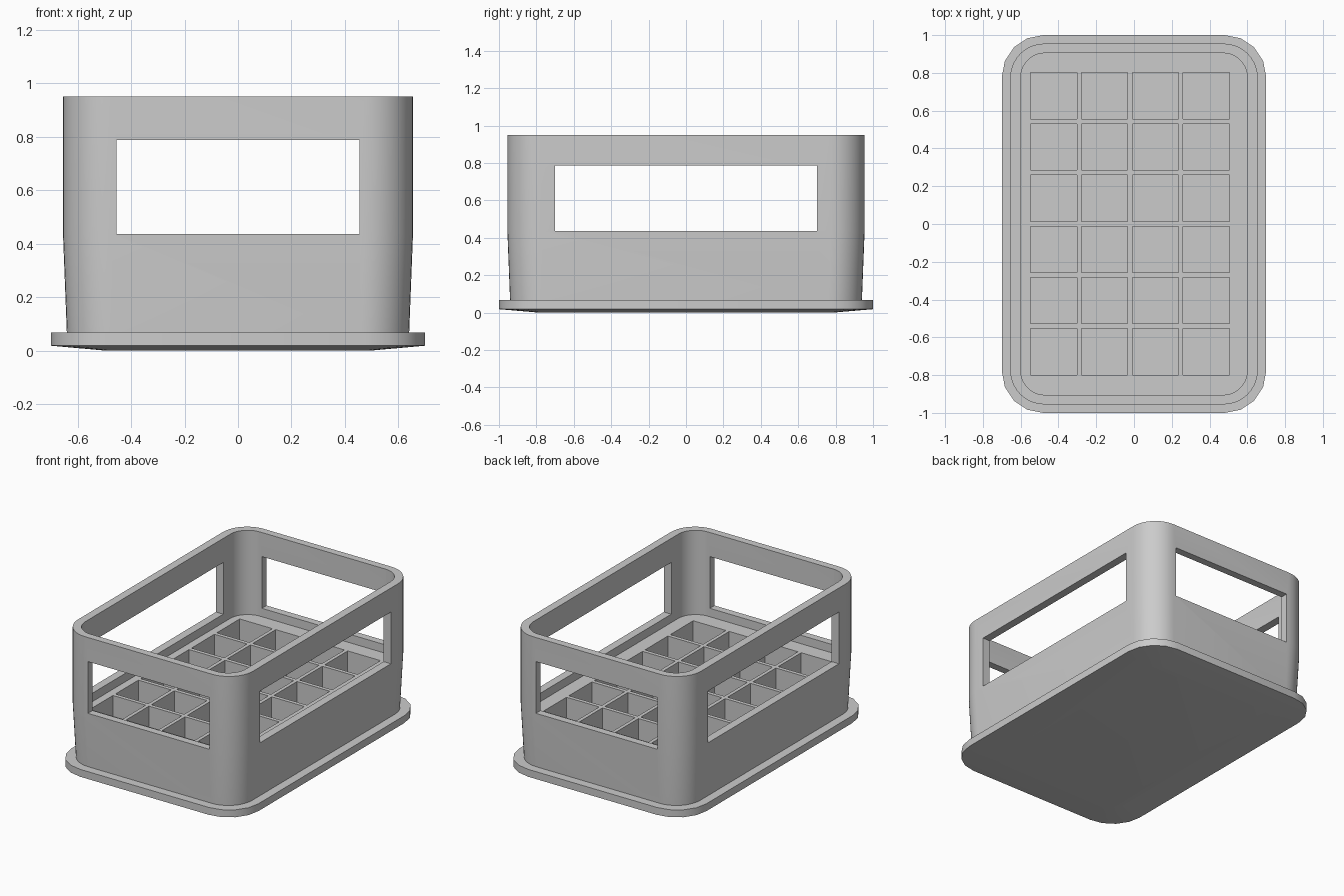
import bpy
import bmesh
from math import sin, cos, pi

cube = bpy.data.objects.get("Cube")
if cube:
    bpy.data.objects.remove(cube, do_unlink=True)

GREY = (0.6, 0.6, 0.6, 1.0)
grey = bpy.data.materials.new("grey plastic")
grey.use_nodes = True
grey.diffuse_color = GREY
for node in grey.node_tree.nodes:
    if node.type == 'BSDF_PRINCIPLED':
        node.inputs["Base Color"].default_value = GREY


def make_object(name, bm):
    bmesh.ops.recalc_face_normals(bm, faces=bm.faces)
    mesh = bpy.data.meshes.new(name)
    bm.to_mesh(mesh)
    bm.free()
    mesh.materials.append(grey)
    obj = bpy.data.objects.new(name, mesh)
    bpy.context.collection.objects.link(obj)
    return obj


def rounded_ring(bm, hx, hy, r, z, segments):
    """Loop of vertices around a rounded rectangle of half size hx, hy."""
    verts = []
    for quarter, (sx, sy) in enumerate([(1, 1), (-1, 1), (-1, -1), (1, -1)]):
        for i in range(segments + 1):
            a = (quarter + i / segments) * pi / 2
            verts.append(bm.verts.new((sx * (hx - r) + r * cos(a),
                                       sy * (hy - r) + r * sin(a), z)))
    return verts


def loft(name, sections, segments, closed=False):
    """Skin rounded rectangles; either cap both ends or join them."""
    bm = bmesh.new()
    rings = [rounded_ring(bm, *s, segments) for s in sections]
    pairs = list(zip(rings, rings[1:]))
    if closed:
        pairs.append((rings[-1], rings[0]))
    else:
        bm.faces.new(rings[0])
        bm.faces.new(rings[-1])
    for a, b in pairs:
        for i in range(len(a)):
            j = (i + 1) % len(a)
            bm.faces.new((a[i], a[j], b[j], b[i]))
    return make_object(name, bm)


def add_box(bm, x0, x1, y0, y1, z0, z1):
    verts = bmesh.ops.create_cube(bm, size=1)["verts"]
    bmesh.ops.scale(bm, vec=(x1 - x0, y1 - y0, z1 - z0), verts=verts)
    bmesh.ops.translate(bm, vec=((x0 + x1) / 2, (y0 + y1) / 2, (z0 + z1) / 2),
                        verts=verts)


def cut(obj, boxes):
    """Subtract boxes from an object, then discard the cutter."""
    bm = bmesh.new()
    for box in boxes:
        add_box(bm, *box)
    cutter = make_object("cutter", bm)
    cutter.hide_render = True
    mod = obj.modifiers.new("cut", 'BOOLEAN')
    mod.operation = 'DIFFERENCE'
    mod.solver = 'EXACT'
    mod.object = cutter
    bpy.context.view_layer.objects.active = obj
    bpy.ops.object.modifier_apply(modifier=mod.name)
    bpy.data.objects.remove(cutter, do_unlink=True)


# Base plate with a slightly bellied underside
base = loft("base_plate", [(0.50, 0.79, 0.08, 0.0),
                           (0.70, 1.0, 0.22, 0.018),
                           (0.70, 1.0, 0.22, 0.068)], 4)

# Hollow wall, tapered below the handle openings
wall = loft("crate_wall", [(0.64, 0.94, 0.18, 0.05),
                           (0.655, 0.955, 0.18, 0.437),
                           (0.655, 0.955, 0.18, 0.95),
                           (0.60, 0.905, 0.13, 0.95),
                           (0.60, 0.905, 0.13, 0.05)], 10, closed=True)

# Handle openings through the ends and the sides
cut(wall, [(-0.455, 0.455, -2, 2, 0.437, 0.787)])
cut(wall, [(-2, 2, -0.70, 0.70, 0.437, 0.787)])

# Divider block with four by six bottle cells
grid = loft("bottle_grid", [(0.605, 0.91, 0.13, 0.05),
                            (0.605, 0.91, 0.13, 0.38)], 10)
CELL, PITCH = 0.245, 0.2695
cells = []
for i in range(4):
    for j in range(6):
        x, y = -0.548 + i * PITCH, -0.799 + j * 0.271
        cells.append((x, x + CELL, y, y + CELL, 0, 1))
cut(grid, cells)

# Smooth the rounded corners, keep the edges crisp
for obj in (base, wall, grid):
    bpy.ops.object.select_all(action='DESELECT')
    obj.select_set(True)
    bpy.context.view_layer.objects.active = obj
    bpy.ops.object.shade_smooth_by_angle()
